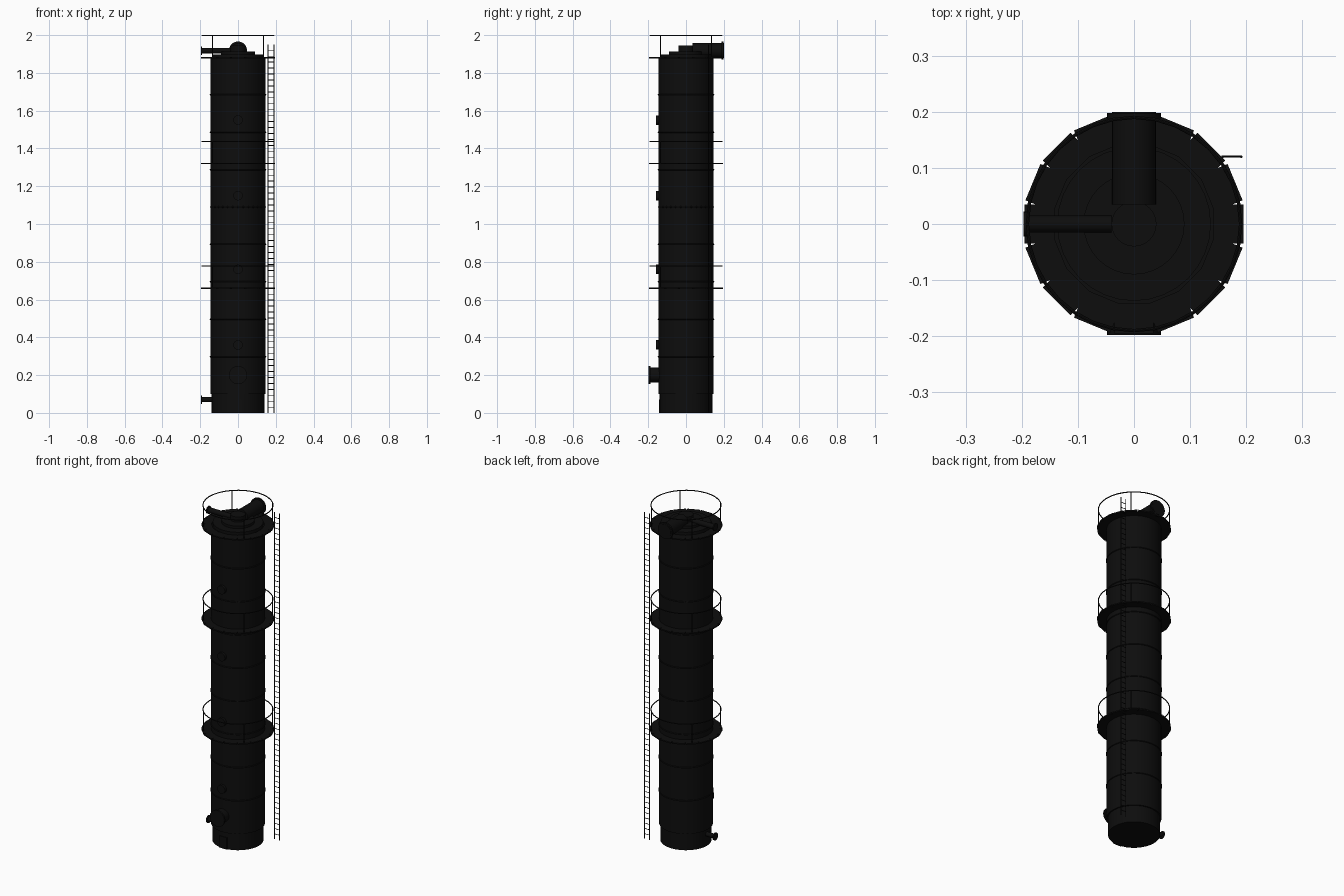
import bpy
import math
from mathutils import Vector

cube = bpy.data.objects.get("Cube")
if cube:
    bpy.data.objects.remove(cube, do_unlink=True)

steel = bpy.data.materials.new("black steel")
steel.use_nodes = True
colour = (0.004, 0.004, 0.004, 1)
steel.diffuse_color = colour
steel.node_tree.nodes["Principled BSDF"].inputs["Base Color"].default_value = colour


def finish(name, smooth=True):
    ob = bpy.context.object
    ob.name = name
    ob.data.materials.append(steel)
    if smooth:
        bpy.ops.object.shade_smooth_by_angle()
    return ob


def tube(name, start, end, radius, sides=32):
    """Capped cylinder between two points."""
    a, b = Vector(start), Vector(end)
    turn = (b - a).to_track_quat("Z", "Y").to_euler()
    bpy.ops.mesh.primitive_cylinder_add(vertices=sides, radius=radius, depth=(b - a).length,
                                        location=(a + b) / 2, rotation=turn)
    return finish(name)


def ring(name, z, radius, thickness):
    bpy.ops.mesh.primitive_torus_add(major_radius=radius, minor_radius=thickness,
                                     major_segments=32, minor_segments=8, location=(0, 0, z))
    return finish(name)


def box(name, location, size, angle=0):
    bpy.ops.mesh.primitive_cube_add(size=1, location=location, rotation=(0, 0, angle))
    bpy.context.object.scale = size
    return finish(name, False)


# Skirt, vessel shell and stepped head
tube("skirt", (0, 0, 0), (0, 0, 0.11), 0.139)
tube("shell", (0, 0, 0.1), (0, 0, 1.88), 0.146, 48)
tube("head_lower", (0, 0, 1.87), (0, 0, 1.898), 0.137)
tube("head_upper", (0, 0, 1.89), (0, 0, 1.913), 0.09)
tube("head_neck", (0, 0, 1.9), (0, 0, 1.944), 0.04)

# Weld bands at even spacing
for i in range(1, 9):
    ring("weld_band", 0.1 + 0.198 * i, 0.146, 0.004)

# Vapour outlet at the back of the head
tube("vapour_pipe", (0, 0.035, 1.918), (0, 0.2, 1.918), 0.039)
tube("vapour_flange", (0, 0.188, 1.918), (0, 0.198, 1.918), 0.048)

# Side pipes at the head and the skirt
tube("reflux_pipe", (-0.04, 0, 1.917), (-0.197, 0, 1.917), 0.015, 24)
tube("reflux_flange", (-0.19, 0, 1.917), (-0.197, 0, 1.917), 0.022, 24)
tube("drain_pipe", (-0.12, 0, 0.07), (-0.197, 0, 0.07), 0.013, 24)
tube("drain_flange", (-0.19, 0, 0.07), (-0.197, 0, 0.07), 0.022, 24)

# Feed inlet and round access covers on the front
tube("feed_pipe", (0, -0.12, 0.2), (0, -0.197, 0.2), 0.039)
tube("feed_flange", (0, -0.188, 0.2), (0, -0.198, 0.2), 0.048)
for z in (0.36, 0.76, 1.15, 1.55):
    tube("access_cover", (0, -0.13, z), (0, -0.16, z), 0.025)
box("skirt_door", (0, -0.138, 0.035), (0.05, 0.008, 0.07))

# Platforms: sixteen deck plates, handrail and four posts each
for z in (0.66, 1.32, 1.88):
    for i in range(16):
        a = i * math.tau / 16
        box("deck_plate", (0.168 * math.cos(a), 0.168 * math.sin(a), z), (0.054, 0.07, 0.007), a)
    ring("handrail", z + 0.117, 0.19, 0.003)
    for i in range(4):
        a = math.pi / 4 + i * math.pi / 2
        x, y = 0.19 * math.cos(a), 0.19 * math.sin(a)
        tube("rail_post", (x, y, z), (x, y, z + 0.117), 0.003, 8)

# Ladder beside the vessel
for x in (0.158, 0.191):
    tube("ladder_rail", (x, 0.12, 0), (x, 0.12, 1.95), 0.0025, 8)
for i in range(61):
    z = 0.03 + i * 0.0315
    tube("ladder_rung", (0.158, 0.12, z), (0.191, 0.12, z), 0.002, 6)
